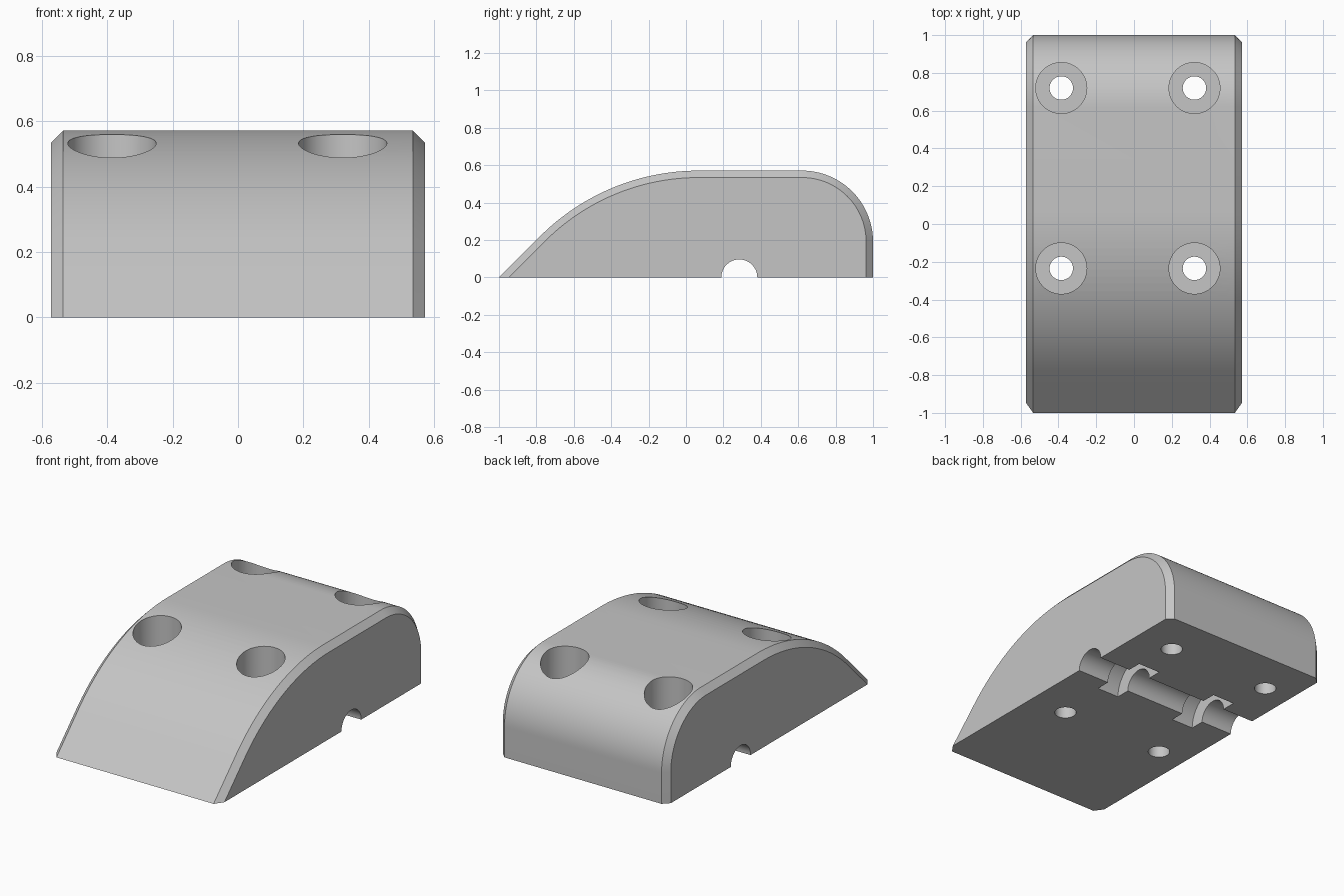
import bpy, bmesh, math
from mathutils import Matrix

cube = bpy.data.objects.get("Cube")
if cube:
    bpy.data.objects.remove(cube, do_unlink=True)

HALF_W, HEIGHT, CHAMFER = 0.571, 0.571, 0.037
FRONT_R, BACK_R = 1.2, 0.38
ROD_Y = 0.285

grey = bpy.data.materials.new("light grey")
grey.use_nodes = True
colour = (0.56, 0.56, 0.56, 1)
grey.diffuse_color = colour
grey.node_tree.nodes["Principled BSDF"].inputs["Base Color"].default_value = colour


def arc(cy, cz, r, a0, a1, n):
    angles = [math.radians(a0 + (a1 - a0) * i / n) for i in range(n + 1)]
    return [(cy + r * math.cos(a), cz + r * math.sin(a)) for a in angles]


def side_profile(d):
    """Sloped nose, flat top and rounded back, offset inwards by d."""
    cz = HEIGHT - FRONT_R
    cy = cz - 1 + FRONT_R * math.sqrt(2)
    return ([(-1 + d * math.sqrt(2), 0)]
            + arc(cy, cz, FRONT_R - d, 135, 90, 24)
            + arc(1 - BACK_R, HEIGHT - BACK_R, BACK_R - d, 90, 0, 32)
            + [(1 - d, 0)])


def new_object(name, bm):
    bmesh.ops.recalc_face_normals(bm, faces=bm.faces)
    mesh = bpy.data.meshes.new(name)
    bm.to_mesh(mesh)
    bm.free()
    mesh.materials.append(grey)
    obj = bpy.data.objects.new(name, mesh)
    bpy.context.collection.objects.link(obj)
    return obj


def cylinder(name, r, length, centre, along_x=False):
    bm = bmesh.new()
    turn = Matrix.Rotation(math.pi / 2, 4, 'Y') if along_x else Matrix()
    bmesh.ops.create_cone(bm, cap_ends=True, segments=64, radius1=r, radius2=r,
                          depth=length, matrix=Matrix.Translation(centre) @ turn)
    return new_object(name, bm)


# Block: lofted cross-sections give the chamfered sides
bm = bmesh.new()
rings = []
for x, d in ((-HALF_W, CHAMFER), (CHAMFER - HALF_W, 0),
             (HALF_W - CHAMFER, 0), (HALF_W, CHAMFER)):
    rings.append([bm.verts.new((x, y, z)) for y, z in side_profile(d)])
for a, b in zip(rings, rings[1:]):
    for i in range(len(a) - 1):
        bm.faces.new((a[i], a[i + 1], b[i + 1], b[i]))
bm.faces.new(rings[0])
bm.faces.new(rings[-1])
bm.faces.new([r[0] for r in rings] + [r[-1] for r in reversed(rings)])
block = new_object("mounting_block", bm)

# Rod groove and the two wider strap channels underneath
cutters = [cylinder("rod_groove", 0.096, 2, (0, ROD_Y, 0), True)]
for x in (-0.28, 0.28):
    cutters.append(cylinder("strap_channel", 0.185, 0.15, (x, ROD_Y, 0), True))

# Screw holes with counterbores
for x in (-0.385, 0.32):
    for y in (-0.235, 0.72):
        cutters.append(cylinder("counterbore", 0.135, 0.8, (x, y, 0.59)))
        cutters.append(cylinder("screw_hole", 0.062, 1, (x, y, 0.3)))

bpy.ops.object.select_all(action='DESELECT')
bpy.context.view_layer.objects.active = block
block.select_set(True)
for c in cutters:
    c.hide_render = True
    mod = block.modifiers.new("cut", 'BOOLEAN')
    mod.operation, mod.solver, mod.object = 'DIFFERENCE', 'EXACT', c
    bpy.ops.object.modifier_apply(modifier=mod.name)
    bpy.data.objects.remove(c, do_unlink=True)
bpy.ops.object.shade_smooth_by_angle(angle=math.radians(25))
